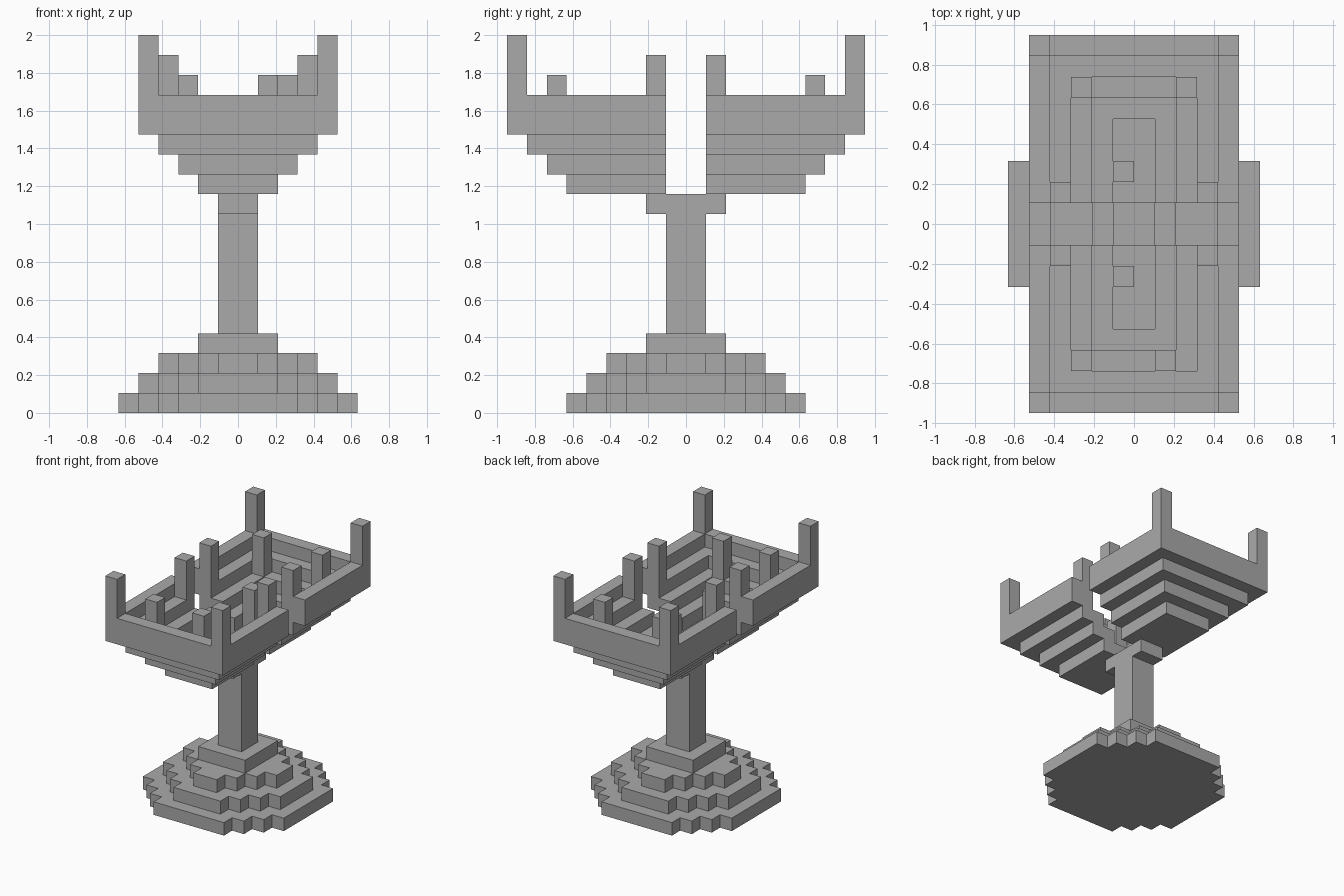
import bpy
import bmesh

U = 2 / 19  # one block

old = bpy.data.objects.get("Cube")
if old:
    bpy.data.objects.remove(old, do_unlink=True)

stone = bpy.data.materials.new("stone_grey")
stone.use_nodes = True
stone.diffuse_color = (0.4, 0.4, 0.4, 1)
stone.node_tree.nodes["Principled BSDF"].inputs["Base Color"].default_value = (0.4, 0.4, 0.4, 1)


def prism(name, outline, z0, z1):
    """Extrude a flat outline, measured in blocks, from z0 to z1."""
    bm = bmesh.new()
    face = bm.faces.new([bm.verts.new((x * U, y * U, z0 * U)) for x, y in outline])
    up = bmesh.ops.extrude_face_region(bm, geom=[face])
    verts = [v for v in up["geom"] if isinstance(v, bmesh.types.BMVert)]
    bmesh.ops.translate(bm, verts=verts, vec=(0, 0, (z1 - z0) * U))
    bmesh.ops.recalc_face_normals(bm, faces=bm.faces)
    mesh = bpy.data.meshes.new(name)
    bm.to_mesh(mesh)
    bm.free()
    mesh.materials.append(stone)
    obj = bpy.data.objects.new(name, mesh)
    bpy.context.collection.objects.link(obj)
    return obj


def rect(x0, x1, y0, y1):
    return [(x0, y0), (x1, y0), (x1, y1), (x0, y1)]


def stepped_disc(radius):
    """Octagon-like outline with staircase diagonals."""
    quarter = []
    for i in range(4):
        quarter.append((radius - i, radius - 3 + i))
        if i < 3:
            quarter.append((radius - i - 1, radius - 3 + i))
    outline = []
    for _ in range(4):
        outline += quarter
        quarter = [(-y, x) for x, y in quarter]
    return outline


def post(name, x, y, z):
    """Upright three blocks tall standing on a step."""
    prism(name, rect(x - 0.5, x + 0.5, y - 0.5, y + 0.5), z, z + 3)


# Stepped foot
for level in range(3):
    prism(f"foot_step_{level + 1}", stepped_disc(6 - level), level, level + 1)
prism("foot_top", rect(-2, 2, -2, 2), 3, 4)

# Stem and the cross bar joining the two basins
prism("stem", rect(-1, 1, -1, 1), 4, 10)
prism("stem_cross_bar", rect(-1, 1, -2, 2), 10, 11)

# Two stepped half basins, open towards the central gap
for side, s in (("front", -1), ("back", 1)):
    prism(f"{side}_basin_floor", rect(-2, 2, s, 6 * s), 11, 12)
    for z in range(12, 16):
        outer = min(z - 9, 5)
        inner = z - 11
        outline = [(outer, 1), (outer, outer + 4), (-outer, outer + 4), (-outer, 1),
                   (-inner, 1), (-inner, inner + 4), (inner, inner + 4), (inner, 1)]
        prism(f"{side}_basin_ring_{z - 11}", [(x, s * y) for x, y in outline], z, z + 1)

    # Posts on the rim, the upper step and the floor
    for hand, h in (("left", 1), ("right", -1)):
        post(f"{side}_{hand}_corner_post", 4.5 * h, 8.5 * s, 16)
        post(f"{side}_{hand}_gap_post", 3.5 * h, 1.5 * s, 15)
        # One step post stands a block nearer the middle
        x = 1.5 if (s, h) == (-1, 1) else 2.5 * h
        post(f"{side}_{hand}_step_post", x, 6.5 * s, 14)
    post(f"{side}_floor_post", -0.5, 2.5 * s, 12)
